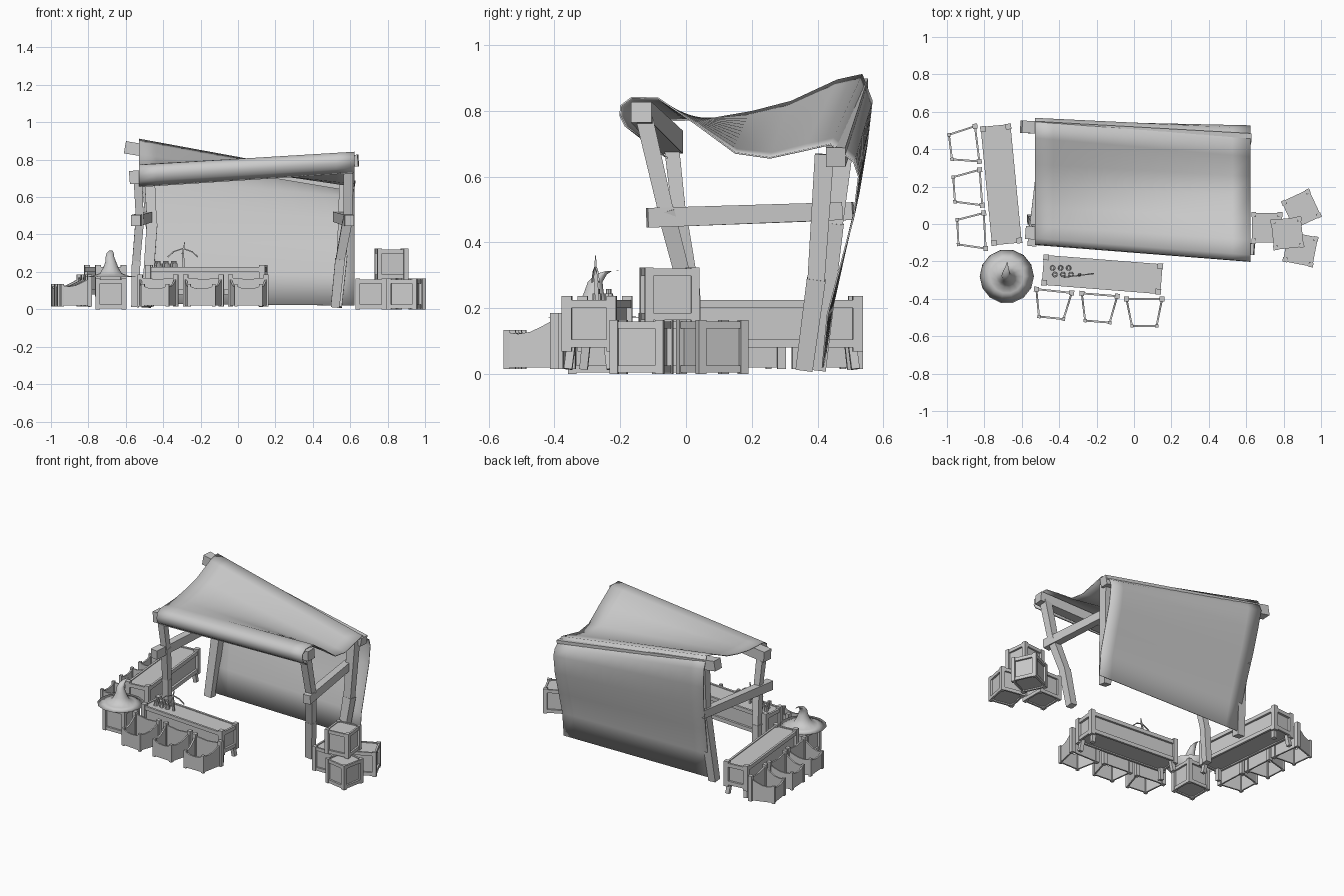
import bpy, bmesh, math
from mathutils import Matrix, Vector as V

if "Cube" in bpy.data.objects:
    bpy.data.objects.remove(bpy.data.objects["Cube"])


def finish(bm, name, loc=(0, 0, 0), deg=0, smooth=False):
    bmesh.ops.recalc_face_normals(bm, faces=bm.faces)
    me = bpy.data.meshes.new(name)
    bm.to_mesh(me)
    bm.free()
    ob = bpy.data.objects.new(name, me)
    bpy.context.collection.objects.link(ob)
    ob.location = loc
    ob.rotation_euler.z = math.radians(deg)
    if smooth:
        for p in me.polygons:
            p.use_smooth = True
    return ob


def box(bm, x0, x1, y0, y1, z0, z1):
    m = Matrix.Translation(((x0 + x1) / 2, (y0 + y1) / 2, (z0 + z1) / 2))
    bmesh.ops.create_cube(bm, size=1, matrix=m @ Matrix.Diagonal((x1 - x0, y1 - y0, z1 - z0, 1)))


def bar(bm, p, q, w, h=None, taper=1):
    """Square timber from p to q."""
    p, q = V(p), V(q)
    h = h or w
    d = (q - p).normalized()
    ref = V((1, 0, 0)) if abs(d.x) < 0.8 else V((0, 1, 0))
    u = (ref - d * ref.dot(d)).normalized()
    v = d.cross(u)
    rings = []
    for c, s in ((p, 1), (q, taper)):
        rings.append([bm.verts.new(c + u * a * w * s / 2 + v * b * h * s / 2)
                      for a, b in ((-1, -1), (1, -1), (1, 1), (-1, 1))])
    a, b = rings
    bm.faces.new(a)
    bm.faces.new(b)
    for i in range(4):
        j = (i + 1) % 4
        bm.faces.new((a[i], a[j], b[j], b[i]))


def timber(name, pts, w, h=None):
    bm = bmesh.new()
    for p, q in zip(pts, pts[1:]):
        e = (V(q) - V(p)).normalized() * 0.008
        bar(bm, V(p) - e, V(q) + e, w, h, 0.9)
    return finish(bm, name)


def wall(bm, p, q, z0, tops, t=0.01):
    """Thin board wall from p to q whose top edge follows the given heights."""
    p, q = V(p), V(q)
    n = V((-(q - p).y, (q - p).x)).normalized() * t / 2
    rows = []
    for i, zt in enumerate(tops):
        c = p.lerp(q, i / (len(tops) - 1))
        rows.append([bm.verts.new((*(c + n * s), z)) for s, z in ((-1, z0), (1, z0), (1, zt), (-1, zt))])
    bm.faces.new(rows[0])
    bm.faces.new(rows[-1])
    for a, b in zip(rows, rows[1:]):
        for i in range(4):
            j = (i + 1) % 4
            bm.faces.new((a[i], a[j], b[j], b[i]))


def framed_box(bm, hx, hy, z0, z1, post, rail, inset, over):
    """Recessed panels, corner posts, and rails along every side."""
    box(bm, -hx + inset, hx - inset, -hy + inset, hy - inset, z0 + .008, z1 - .005)
    for sx in (-1, 1):
        for sy in (-1, 1):
            x, y = sx * (hx - post / 2 + .003), sy * (hy - post / 2 + .003)
            box(bm, x - post / 2, x + post / 2, y - post / 2, y + post / 2, z0 - over, z1 + over)
    for za, zb in ((z0, z0 + rail), (z1 - rail, z1)):
        for s in (-1, 1):
            y, x = s * (hy - inset / 2), s * (hx - inset / 2)
            box(bm, -hx + post / 2, hx - post / 2, y - inset / 2, y + inset / 2, za, zb)
            box(bm, x - inset / 2, x + inset / 2, -hy + post / 2, hy - post / 2, za, zb)


# crates: stack on the right, one under the hat
for i, (x, y, z, a) in enumerate(((.71, -.02, 0, 0), (.89, -.135, 0, -11), (.895, .08, 0, 25),
                                  (.82, -.05, .16, 6), (-.68, -.275, 0, 0))):
    bm = bmesh.new()
    framed_box(bm, .08, .08, .004, .16, .025, .022, .012, .004)
    finish(bm, f"crate_{i + 1}", (x, y, z), a)

# two long display counters
for name, loc, a in (("front_counter", (-.17, -.27, 0), -4.5), ("left_counter", (-.71, .21, 0), -84.5)):
    bm = bmesh.new()
    framed_box(bm, .318, .08, .08, .225, .03, .025, .014, .012)
    for sx in (-1, 1):
        for sy in (-1, 1):
            bar(bm, (sx * .29, sy * .055, .1), (sx * .3, sy * .065, .015), .025)
    finish(bm, name, loc, a)

# open tapered bins along the counters
bins = ((-.435, -.43, -6), (-.19, -.45, -4.5), (.055, -.473, 0),
        (-.91, .42, -83), (-.89, .19, -86), (-.87, -.04, -87))
for i, (x, y, a) in enumerate(bins):
    bm = bmesh.new()
    B, F, D = .095, .066, .072
    wall(bm, (-B, D), (B, D), .02, (.17, .16, .17))
    wall(bm, (-F, -D), (F, -D), .02, (.125, .113, .11, .113, .125))
    for s in (-1, 1):
        wall(bm, (s * B, D), (s * F, -D), .02, (.165, .145, .128, .122, .127))
        box(bm, s * B - .013, s * B + .013, D - .013, D + .013, .015, .185)
        box(bm, s * F - .009, s * F + .009, D * -1 - .009, -D + .009, .015, .134)
    finish(bm, f"bin_{i + 1}", (x, y, 0), a)

# pointed hat with a bent tip
bm = bmesh.new()
prof = ((.145, .172, 0, 0), (.09, .18, 0, 0), (.058, .193, 0, 0), (.042, .22, 0, 0), (.03, .25, 0, 0),
        (.023, .28, -.005, .004), (.018, .303, -.003, .022), (.01, .313, .0, .045), (.002, .314, .002, .075))
rings = [[bm.verts.new((dx + r * math.cos(k * math.tau / 14), dy + r * math.sin(k * math.tau / 14), z))
          for k in range(14)] for r, z, dx, dy in prof]
for a, b in zip(rings, rings[1:]):
    for k in range(14):
        bm.faces.new((a[k], a[(k + 1) % 14], b[(k + 1) % 14], b[k]))
bm.faces.new(rings[0])
bm.faces.new(rings[-1])
finish(bm, "pointed_hat", (-.68, -.28, 0), 0, True)

# small jars on the front counter
for r in range(2):
    for c in range(3):
        bm = bmesh.new()
        x, y = -.435 + c * .043 + r * .012, -.235 - r * .035
        for rad, z, h in ((.015, .233, .022), (.009, .25, .016)):
            bmesh.ops.create_cone(bm, cap_ends=True, segments=8, radius1=rad, radius2=rad * .9, depth=h,
                                  matrix=Matrix.Translation((x, y, z)))
        finish(bm, f"jar_{r * 3 + c + 1}")

# balance scale with stem and curved arms
bm = bmesh.new()
bar(bm, (-.29, -.27, .22), (-.295, -.275, .3), .012)
bar(bm, (-.295, -.275, .3), (-.285, -.275, .36), .01, taper=.3)
arc = [(-.295 + .08 * t, -.275 + .01 * t, .325 - .045 * t * t) for t in (-1, -.6, 0, .6, 1)]
for p, q in zip(arc, arc[1:]):
    bar(bm, p, q, .006)
finish(bm, "balance_scale")

# crooked posts
timber("front_right_post", ((.59, -.125, .77), (.588, -.06, .49), (.545, .0, .26), (.52, .03, .02)), .052)
timber("front_left_post", ((-.535, -.045, .7), (-.525, -.02, .48), (-.545, .02, .25), (-.55, .03, .02)), .046)
timber("back_right_post", ((.57, .42, .66), (.555, .395, .28), (.53, .36, .02)), .058)
timber("back_left_post", ((-.48, .5, .84), (-.46, .45, .45), (-.49, .4, .02)), .058)

# beams and side rails
timber("front_beam", ((-.57, -.045, .705), (.635, -.135, .795)), .07)
timber("back_beam", ((-.595, .52, .865), (.615, .455, .66)), .066)
timber("right_rail", ((.595, -.11, .475), (.53, .465, .495)), .05, .06)
timber("left_rail", ((-.545, -.11, .475), (-.475, .5, .495)), .05, .06)

# cloth canopy lofted between its left and right edge profiles (y, z)
left = ((-.055, .655), (-.095, .685), (-.11, .715), (-.105, .75), (-.075, .77), (-.01, .772), (.09, .778),
        (.2, .797), (.32, .828), (.46, .893), (.535, .91), (.565, .83), (.55, .7), (.525, .55),
        (.485, .38), (.445, .2), (.42, .03))
right = ((-.15, .73), (-.185, .755), (-.2, .785), (-.198, .815), (-.165, .84), (-.085, .838), (.03, .76),
         (.15, .672), (.255, .657), (.36, .68), (.44, .698), (.51, .645), (.525, .6), (.51, .48),
         (.47, .33), (.43, .18), (.415, .02))
bm = bmesh.new()
N, rows = 12, []
for i, (l, r) in enumerate(zip(left, right)):
    xl = -.53 + (.07 * (i - 11) / 5 if i > 11 else 0)
    a, b = V((xl, *l)), V((.622, *r))
    rows.append([bm.verts.new(a.lerp(b, k / N)) for k in range(N + 1)])
for a, b in zip(rows, rows[1:]):
    for k in range(N):
        bm.faces.new((a[k], a[k + 1], b[k + 1], b[k]))
cloth = finish(bm, "cloth_canopy", smooth=True)
sol = cloth.modifiers.new("thickness", 'SOLIDIFY')
sol.thickness = .005
sol.offset = 0
